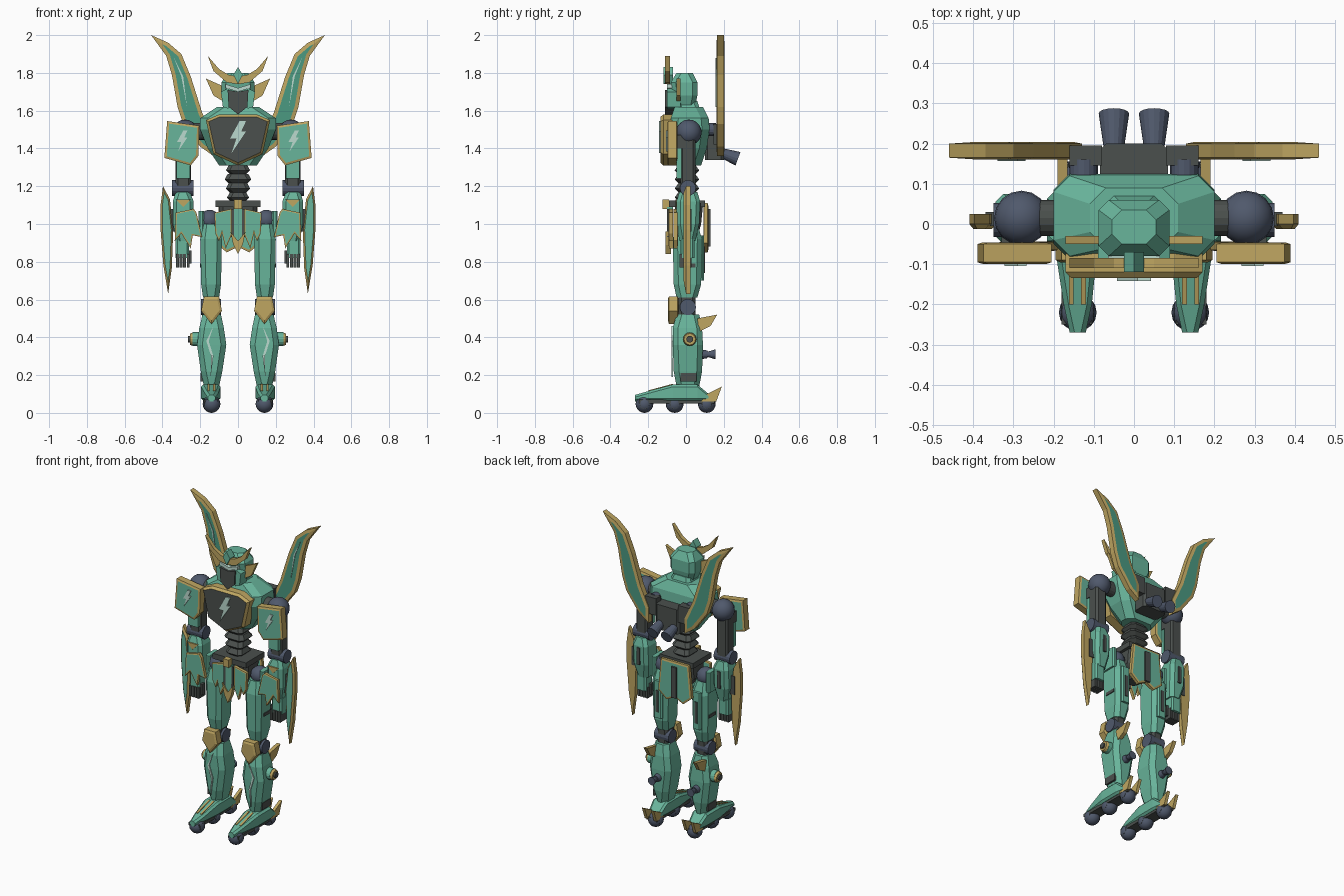
import bpy, bmesh
from mathutils import Vector, Matrix

cube = bpy.data.objects.get("Cube")
if cube:
    bpy.data.objects.remove(cube)


def material(name, red, green, blue):
    mat = bpy.data.materials.new(name)
    mat.use_nodes = True
    colour = (red, green, blue, 1)
    mat.diffuse_color = colour
    mat.node_tree.nodes["Principled BSDF"].inputs["Base Color"].default_value = colour
    return mat


teal = material("teal", .14, .46, .33)
deep = material("deep teal", .07, .32, .22)
gold = material("gold", .52, .38, .12)
dark = material("dark grey", .07, .08, .075)
steel = material("blue grey", .08, .1, .15)
pale = material("pale mint", .5, .7, .62)


def finish(name, mesh_data, mats, mirror=False, smooth=False):
    """Turn a bmesh into an object, optionally mirrored across x."""
    bmesh.ops.recalc_face_normals(mesh_data, faces=mesh_data.faces)
    mesh = bpy.data.meshes.new(name)
    mesh_data.to_mesh(mesh)
    mesh_data.free()
    for mat in mats:
        mesh.materials.append(mat)
    for face in mesh.polygons:
        face.use_smooth = smooth
    obj = bpy.data.objects.new(name, mesh)
    bpy.context.collection.objects.link(obj)
    if mirror:
        obj.modifiers.new("mirror", "MIRROR").use_mirror_merge = False
    return obj


def place(axis, pos, u, v):
    return {"x": (pos, u, v), "y": (u, pos, v), "z": (u, v, pos)}[axis]


def loft(name, mat, axis, sections, chamfer=.02, mirror=False):
    """Skin chamfered rectangles given as (position, u0, u1, v0, v1)."""
    bm = bmesh.new()
    rings = []
    for pos, left, right, low, high in sections:
        c = chamfer
        points = [(left + c, low), (right - c, low), (right, low + c), (right, high - c),
                  (right - c, high), (left + c, high), (left, high - c), (left, low + c)]
        if c == 0:
            points = [(left, low), (right, low), (right, high), (left, high)]
        rings.append([bm.verts.new(place(axis, pos, u, v)) for u, v in points])
    bm.faces.new(rings[0])
    bm.faces.new(rings[-1])
    for ring, above in zip(rings, rings[1:]):
        for i in range(len(ring)):
            j = (i + 1) % len(ring)
            bm.faces.new((ring[i], ring[j], above[j], above[i]))
    return finish(name, bm, [mat], mirror)


def box(name, mat, x, y, z, chamfer=0, mirror=False):
    return loft(name, mat, "z", [(h, *x, *y) for h in z], chamfer, mirror)


def plate(name, mat, axis, points, depth, panel=None, rim=.01, raised=0, mirror=False, both=True):
    """Extrude an outline; a panel colour insets its faces inside a rim."""
    bm = bmesh.new()
    rings = [[bm.verts.new(place(axis, d, u, v)) for u, v in points] for d in depth]
    caps = [bm.faces.new(ring) for ring in rings]
    for i in range(len(points)):
        j = (i + 1) % len(points)
        bm.faces.new((rings[0][i], rings[0][j], rings[1][j], rings[1][i]))
    bmesh.ops.recalc_face_normals(bm, faces=bm.faces)
    if panel:
        for cap in caps if both else caps[:1]:
            bmesh.ops.inset_region(bm, faces=[cap], thickness=rim, depth=raised,
                                   use_even_offset=True)
            cap.material_index = 1
    return finish(name, bm, [mat, panel or mat], mirror)


def rod(name, mat, start, end, r0, r1=None, sides=16, mirror=False):
    """Cylinder or cone between two points."""
    a, b = Vector(start), Vector(end)
    turn = (b - a).to_track_quat("Z", "Y").to_matrix().to_4x4()
    bm = bmesh.new()
    bmesh.ops.create_cone(bm, cap_ends=True, segments=sides, radius1=r0,
                          radius2=r0 if r1 is None else r1, depth=(b - a).length,
                          matrix=Matrix.Translation((a + b) / 2) @ turn)
    return finish(name, bm, [mat], mirror)


def ball(name, mat, centre, radius, mirror=False):
    bm = bmesh.new()
    bmesh.ops.create_uvsphere(bm, u_segments=16, v_segments=10, radius=radius,
                              matrix=Matrix.Translation(centre))
    return finish(name, bm, [mat], mirror, smooth=True)


def symmetric(half):
    return half + [(-x, z) for x, z in reversed(half) if x > 0]


def bolt(name, x, z, size, y):
    shape = [(.1, 1), (.5, 1), (.2, .35), (.5, .35), (-.4, -1), (-.1, -.1), (-.5, -.1)]
    plate(name, pale, "y", [(x + u * size, z + v * size) for u, v in shape], (y, y + .008))


# Torso and chest
loft("torso", teal, "z", [(1.31, -.1, .1, -.04, .08), (1.4, -.16, .16, -.07, .11),
                          (1.5, -.2, .2, -.09, .125), (1.56, -.2, .2, -.08, .12),
                          (1.62, -.11, .11, -.06, .09)], .04)
plate("chest_plate", gold, "y", symmetric([(0, 1.58), (.1, 1.58), (.17, 1.55), (.13, 1.37), (0, 1.31)]),
      (-.12, -.06), dark, .013, .015, both=False)
bolt("chest_bolt", 0, 1.46, .085, -.142)
for i in range(4):
    w = .07 - .006 * abs(i - 2)
    z = 1.12 + i * .048
    loft("waist_ring", dark, "z", [(z, -w + .02, w - .02, -.04, .05), (z + .02, -w, w, -.06, .07),
                                   (z + .048, -w + .015, w - .015, -.04, .05)], .02)

# Head
loft("neck", teal, "z", [(1.59, -.08, .08, -.05, .08), (1.65, -.06, .06, -.04, .06)])
loft("helmet", teal, "z", [(1.63, -.07, .07, -.05, .05), (1.68, -.088, .088, -.07, .06),
                           (1.75, -.088, .088, -.08, .06), (1.8, -.055, .055, -.05, .035)], .025)
plate("face_mask", dark, "y", symmetric([(0, 1.7), (.055, 1.71), (.05, 1.62), (0, 1.58)]), (-.11, -.04))
plate("visor", pale, "y", symmetric([(0, 1.7), (.065, 1.72), (.065, 1.74), (0, 1.72)]), (-.1, -.05))
plate("cheek_guard", teal, "y", [(.05, 1.72), (.09, 1.7), (.08, 1.62), (.05, 1.61)], (-.1, -.03), mirror=True)
plate("brow_horn", gold, "y", [(0, 1.74), (.06, 1.75), (.13, 1.81), (.16, 1.89), (.1, 1.82), (.05, 1.79), (0, 1.78)],
      (-.11, -.085), mirror=True)
plate("side_horn", gold, "y", [(.08, 1.65), (.13, 1.68), (.17, 1.77), (.08, 1.73)], (-.05, -.03), mirror=True)
plate("crest", teal, "y", symmetric([(0, 1.74), (.025, 1.79), (0, 1.83)]), (-.12, -.07))

# Backpack and wings
box("backpack", dark, (-.085, .085), (.1, .2), (1.34, 1.5), .015)
rod("thruster", steel, (.05, .18, 1.38), (.05, .275, 1.345), .024, .038, mirror=True)
rod("wing_pivot", steel, (.125, .1, 1.5), (.125, .16, 1.5), .035, mirror=True)
box("wing_mount", dark, (.08, .16), (.145, .195), (1.42, 1.53), mirror=True)
plate("wing", gold, "y", [(.46, 2), (.38, 1.89), (.35, 1.79), (.32, 1.62), (.29, 1.53), (.2, 1.41), (.13, 1.36),
                          (.13, 1.46), (.19, 1.59), (.25, 1.78), (.3, 1.9), (.37, 1.96)],
      (.165, .2), deep, .02, .004, mirror=True)
plate("wing_streak", pale, "y", [(.27, 1.62), (.3, 1.78), (.34, 1.88), (.29, 1.78)], (.157, .163), mirror=True)

# Arms
ball("shoulder_ball", steel, (.28, .015, 1.485), .068, mirror=True)
rod("shoulder_axle", dark, (.17, .015, 1.49), (.28, .015, 1.49), .045, mirror=True)
plate("shoulder_shield", gold, "y", [(.205, 1.52), (.375, 1.545), (.39, 1.35), (.25, 1.31), (.21, 1.36)],
      (-.095, -.05), teal, .012, .004, mirror=True)
for side in (-1, 1):
    bolt("shoulder_bolt", side * .295, 1.44, .055, -.105)
box("shoulder_bracket", dark, (.25, .33), (-.06, .02), (1.4, 1.47), mirror=True)
box("upper_arm", dark, (.25, .33), (-.03, .05), (1.18, 1.46), .012, True)
box("upper_arm_cover", teal, (.255, .325), (-.05, -.025), (1.24, 1.46), mirror=True)
rod("elbow", steel, (.235, .01, 1.19), (.35, .01, 1.19), .042, mirror=True)
loft("forearm", teal, "z", [(.91, .25, .325, -.035, .05), (1, .235, .345, -.05, .07),
                            (1.12, .235, .345, -.05, .075), (1.17, .255, .33, -.035, .06)], mirror=True)
box("forearm_vent", dark, (.28, .3), (.07, .08), (1, 1.11), mirror=True)
plate("forearm_trim", gold, "y", [(.25, 1.13), (.33, 1.13), (.29, 1.09)], (-.056, -.048), mirror=True)
plate("cuff", gold, "y", [(.22, 1.06), (.235, 1.08), (.33, 1.06), (.335, .91), (.3, .95), (.25, .87),
                          (.24, .94), (.19, .93)], (-.065, -.045), teal, .007, .002, mirror=True)
box("hand", teal, (.26, .33), (-.03, .045), (.82, .92), .01, True)
for i in range(4):
    x = .256 + i * .019
    box("finger", dark, (x, x + .015), (-.035, .03), (.77, .84), mirror=True)
box("thumb", dark, (.245, .26), (-.02, .01), (.79, .86), mirror=True)
plate("arm_blade", gold, "y", [(.397, 1.2), (.36, 1.13), (.343, .97), (.35, .77), (.37, .63),
                               (.395, .78), (.41, .97), (.41, 1.1)], (0, .025), teal, .01, .012,
      mirror=True, both=False)
box("blade_mount", dark, (.33, .37), (-.005, .03), (.96, 1.08), mirror=True)

# Pelvis and skirt
box("belt", dark, (-.12, .12), (-.09, .1), (1.09, 1.125))
loft("pelvis", dark, "z", [(.93, -.04, .04, -.04, .06), (1, -.1, .1, -.05, .08), (1.1, -.1, .1, -.06, .09)])
box("buckle", gold, (-.02, .02), (-.125, -.09), (1.08, 1.13))
plate("front_skirt", gold, "y", [(.035, 1.08), (.125, 1.06), (.12, .95), (.1, .91), (.085, .95), (.065, .87), (.035, .94)],
      (-.09, -.07), teal, .006, .002, mirror=True)
box("skirt_strip", dark, (.02, .035), (-.1, -.07), (.93, 1.08), mirror=True)
plate("centre_tab", teal, "y", symmetric([(0, 1.09), (.025, 1.09), (.02, .92), (0, .87)]), (-.1, -.07))
plate("tab_tip", gold, "y", symmetric([(0, .91), (.04, .96), (.025, .89), (0, .84)]), (-.108, -.08))
plate("rear_skirt", gold, "y", symmetric([(0, 1.11), (.1, 1.11), (.12, .9), (.06, .85), (0, .88)]),
      (.095, .115), teal, .012, .003)
box("rear_skirt_strip", dark, (-.018, .018), (.11, .13), (.88, 1.08))

# Legs
ball("hip_ball", steel, (.15, .01, 1.02), .055, mirror=True)
box("hip_guard", teal, (.18, .21), (-.04, .06), (.94, 1.07), .008, True)
loft("thigh", teal, "z", [(.61, .1, .185, -.05, .06), (.68, .09, .195, -.065, .08),
                          (.92, .085, .2, -.07, .085), (1, .1, .19, -.05, .06)], .025, True)
box("thigh_panel", teal, (.11, .17), (.07, .095), (.7, .94), .008, True)
box("thigh_vent", dark, (.13, .15), (.09, .1), (.74, .88), mirror=True)
box("thigh_side_vent", dark, (.19, .202), (-.02, .05), (.77, .79), mirror=True)
box("knee_core", dark, (.105, .18), (-.04, .05), (.49, .65), .015, True)
rod("knee_joint", steel, (.09, .01, .56), (.195, .01, .56), .043, mirror=True)
plate("knee_cap", gold, "y", [(.1, .615), (.18, .615), (.195, .54), (.14, .47), (.085, .54)],
      (-.09, -.045), gold, .012, .006, mirror=True)
loft("shin", teal, "z", [(.14, .1, .18, -.05, .07), (.22, .083, .197, -.065, .085), (.36, .062, .217, -.07, .09),
                         (.45, .075, .205, -.07, .085), (.52, .09, .188, -.05, .07)], .028, True)
plate("shin_streak", pale, "y", [(.13, .46), (.155, .38), (.13, .3), (.145, .19), (.142, .3), (.168, .38)],
      (-.076, -.068), mirror=True)
plate("calf_fin", gold, "x", [(.06, .5), (.165, .52), (.13, .46), (.07, .43)], (.165, .19), mirror=True)
rod("calf_thruster", steel, (.14, .07, .31), (.14, .115, .31), .028, .02, mirror=True)
rod("calf_nozzle", steel, (.14, .115, .31), (.14, .155, .31), .014, .026, mirror=True)
rod("shin_wheel", teal, (.19, .02, .39), (.24, .02, .39), .037, mirror=True)
rod("wheel_rim", gold, (.24, .02, .39), (.255, .02, .39), .035, .03, mirror=True)
rod("wheel_hub", dark, (.25, .02, .39), (.265, .02, .39), .018, mirror=True)
box("ankle_vent", dark, (.185, .198), (-.03, .055), (.165, .21), mirror=True)

# Feet
loft("foot", teal, "y", [(-.27, .12, .16, .06, .095), (-.2, .105, .175, .065, .115), (-.07, .092, .195, .065, .15),
                         (.06, .092, .195, .065, .15), (.12, .1, .185, .065, .1)], .012, True)
box("sole", dark, (.105, .18), (-.25, .15), (.05, .07), mirror=True)
for x in (.12, .15):
    loft("foot_stripe", gold, "y", [(-.2, x, x + .012, .1, .119), (-.07, x, x + .012, .13, .154)], 0, True)
for y in (-.22, -.06, .11):
    ball("foot_roller", steel, (.14, y, .047), .047, mirror=True)
    rod("roller_axle", dark, (.1, y, .047), (.18, y, .047), .025, mirror=True)
for x in (.1, .165):
    plate("heel_spur", gold, "x", [(.08, .06), (.16, .06), (.19, .14), (.11, .1)], (x, x + .02), mirror=True)
